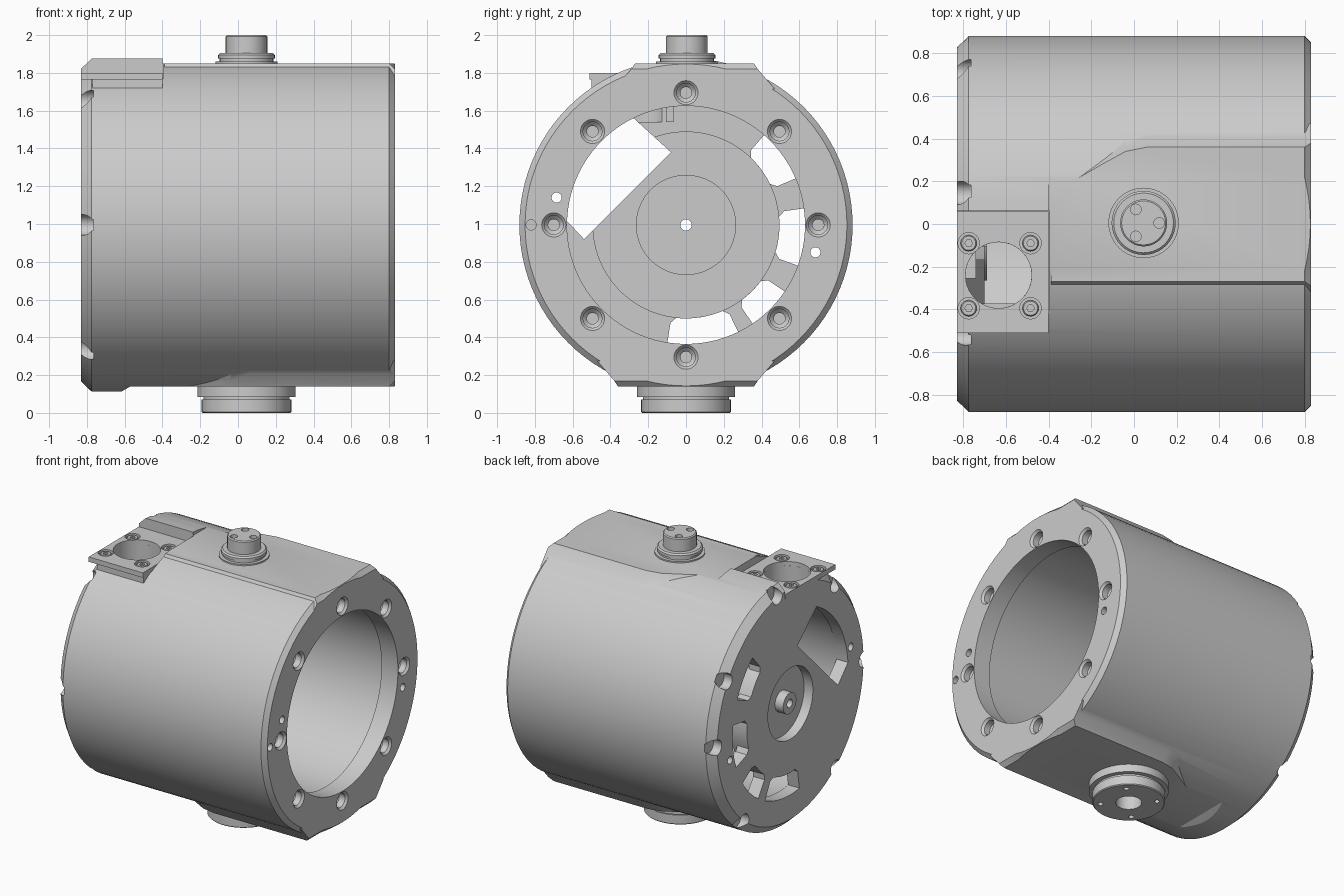
import bpy, bmesh
from math import sin, cos, pi, radians
from mathutils import Vector

if "Cube" in bpy.data.objects:
    bpy.data.objects.remove(bpy.data.objects["Cube"])

C = 0.995  # height of the housing axis


def finish(name, bm):
    bmesh.ops.remove_doubles(bm, verts=bm.verts, dist=1e-5)
    bmesh.ops.recalc_face_normals(bm, faces=bm.faces)
    me = bpy.data.meshes.new(name)
    bm.to_mesh(me)
    bm.free()
    ob = bpy.data.objects.new(name, me)
    bpy.context.collection.objects.link(ob)
    return ob


def loft(name, rings, closed=False):
    """Skin a stack of equal-length rings; cap the ends unless closed."""
    bm = bmesh.new()
    vs = [[bm.verts.new(p) for p in r] for r in rings]
    n = len(vs[0])
    for k in range(len(vs) if closed else len(vs) - 1):
        a, b = vs[k], vs[(k + 1) % len(vs)]
        for i in range(n):
            bm.faces.new((a[i], a[(i + 1) % n], b[(i + 1) % n], b[i]))
    if not closed:
        bm.faces.new(vs[0])
        bm.faces.new(vs[-1])
    return finish(name, bm)


def lathe(name, prof, loc, axis='Z', seg=32, closed=False):
    """Revolve (axial, radius) points around an axis through loc."""
    def pt(h, r, a):
        v = (h, r * cos(a), r * sin(a)) if axis == 'X' else (r * cos(a), r * sin(a), h)
        return Vector(v) + Vector(loc)
    return loft(name, [[pt(h, r, 2 * pi * i / seg) for i in range(seg)] for h, r in prof], closed)


def prism_x(name, pts, x0, x1):
    return loft(name, [[(x, y, z + C) for y, z in pts] for x in (x0, x1)])


def box(name, x0, x1, y0, y1, z0, z1):
    return loft(name, [[(x0, y0, z), (x1, y0, z), (x1, y1, z), (x0, y1, z)] for z in (z0, z1)])


def boolean(ob, tools, op='DIFFERENCE'):
    for t in tools:
        m = ob.modifiers.new('b', 'BOOLEAN')
        m.operation, m.solver, m.object = op, 'EXACT', t
        bpy.context.view_layer.objects.active = ob
        bpy.ops.object.modifier_apply(modifier=m.name)
        bpy.data.objects.remove(t)


def arc(r, a0, a1, n=10):
    return [(r * cos(radians(a0 + (a1 - a0) * i / n)), r * sin(radians(a0 + (a1 - a0) * i / n)))
            for i in range(n + 1)]


# Housing: outer shell, front lip, cavity, rear wall and rear boss
body = lathe('housing', [
    (-.83, .83), (-.775, .882), (.80, .882), (.83, .852), (.83, .63), (.70, .63), (.70, .66),
    (-.74, .66), (-.74, .495), (-.70, .495), (-.70, .265), (-.69, .265), (-.69, .03),
    (-.825, .03), (-.825, .075), (-.76, .075), (-.76, .255), (-.83, .255)],
    (0, 0, C), 'X', 96, True)


# Flat mounting pads above and below, flaring into the shell
def pad(name, s, outline):
    rings = []
    for h, d, front in ((.875, 0, .78), (.855, 0, .80), (.825, .02, .83), (.79, .05, .83), (.72, .11, .83)):
        rings.append([(front if x > .8 else x, y + (d if y > 0 else -d), C + s * h) for x, y in outline])
    return loft(name, rings)


side = [(.83, .36), (.06, .36), (-.04, .34), (-.15, .28), (-.27, .21), (-.39, .20)]
boolean(body, [
    pad('top_pad', 1, side + [(-.39, -.27), (.83, -.27)]),
    pad('bottom_pad', -1, side + [(x, -y) for x, y in reversed(side)]),
    box('connector_base', -.77, -.40, -.50, .05, 1.71, 1.79)], 'UNION')

# Machine the flats and the connector seat
low = [(-.64, .10), (-.57, .14), (1, .14), (1, -.2), (-.64, -.2)]
boolean(body, [
    box('flat_cut', -.40, 1, -.6, .6, 1.85, 2.1),
    loft('low_cut', [[(x, y, z) for x, z in low] for y in (-.6, .6)]),
    box('seat_cut', -1, -.395, -.7, .06, 1.77, 2.1),
    lathe('bore_cut', [(1.54, .155), (2, .155)], (-.635, -.24, 0))])

# Rear wall windows with bevelled inner corners
for a0, a1 in ((23, 49), (-20, 8), (-56, -34), (-99, -64)):
    pts = arc(.495, a0 + 3, a1 - 3) + arc(.525, a1, a1, 1)[:1] + arc(.655, a1, a0) + arc(.525, a0, a0, 1)[:1]
    boolean(body, [prism_x('window', pts, -1, -.6)])
boolean(body, [prism_x('window', [(-.08, .385), (-.54, -.075)] + arc(.655, 176, 117, 16), -1, -.6)])

# Front bolt holes, rear edge counterbores, dowel holes
for i in range(8):
    a = i * pi / 4
    boolean(body, [lathe('bolt_cut', [(.60, .03), (.75, .03), (.77, .05), (.815, .05), (.831, .065), (.9, .065)],
                         (0, .70 * cos(a), C + .70 * sin(a)), 'X', 24)])
for deg in (180, 128, 80, 31, 0, -51, -128):
    a = radians(deg)
    boolean(body, [lathe('rear_cut', [(-.9, .055), (-.765, .055)],
                         (0, .835 * cos(a), C + .835 * sin(a)), 'X', 24)])
for y, z, x0 in ((-.685, .145, -1), (.685, -.145, -1), (-.82, 0, .72)):
    boolean(body, [lathe('dowel_cut', [(x0, .027), (1, .027)], (0, y, C + z), 'X', 16)])

# Small locating key on the rear wall
key = box('locating_key', -.745, -.69, -.105, -.065, 1.54, 1.625)

# Connector plate with bore and four sunken screws
plate = box('connector_plate', -.83, -.40, -.51, .058, 1.765, 1.80)
boolean(plate, [lathe('bore', [(1.7, .155), (1.9, .155)], (-.635, -.24, 0), seg=40)])
screws = []
for x in (-.775, -.485):
    for y in (-.09, -.395):
        boolean(plate, [lathe('sink', [(1.778, .05), (1.9, .05)], (x, y, 0), seg=24)])
        s = lathe('plate_screw', [(1.77, .038), (1.79, .038), (1.796, .033)], (x, y, 0), seg=20)
        boolean(s, [lathe('socket', [(1.782, .018), (1.9, .018)], (x, y, 0), seg=6)])
        screws.append(s)

# Top shaft nub with stepped collar and three pin holes
top = lathe('top_nub', [(1.84, .165), (1.86, .165), (1.86, .142), (1.875, .142), (1.875, .15), (1.895, .15),
                        (1.905, .14), (1.905, .11), (1.993, .11), (2.0, .103)], (.045, .005, 0), seg=40)
for i in range(3):
    a = i * 2 * pi / 3
    boolean(top, [lathe('pin', [(1.94, .025), (2.1, .025)],
                        (.045 + .073 * cos(a), .005 + .073 * sin(a), 0), seg=16)])

# Bottom flange with central bore and four screw holes
flange = lathe('bottom_flange', [(.15, .26), (.085, .26), (.085, .228), (.07, .228), (.07, .237), (.006, .237),
                                 (0, .231)], (.045, 0, 0), seg=48)
boolean(flange, [lathe('bore', [(-.1, .085), (.12, .085)], (.045, 0, 0))])
for i in range(4):
    a = i * pi / 2 + pi / 4
    boolean(flange, [lathe('hole', [(-.1, .018), (.05, .018)],
                           (.045 + .185 * cos(a), .185 * sin(a), 0), seg=12)])

# Smooth curved walls, keep crisp edges
for ob in [body, key, plate, top, flange] + screws:
    bpy.ops.object.select_all(action='DESELECT')
    ob.select_set(True)
    bpy.context.view_layer.objects.active = ob
    bpy.ops.object.shade_smooth_by_angle(angle=radians(25))
